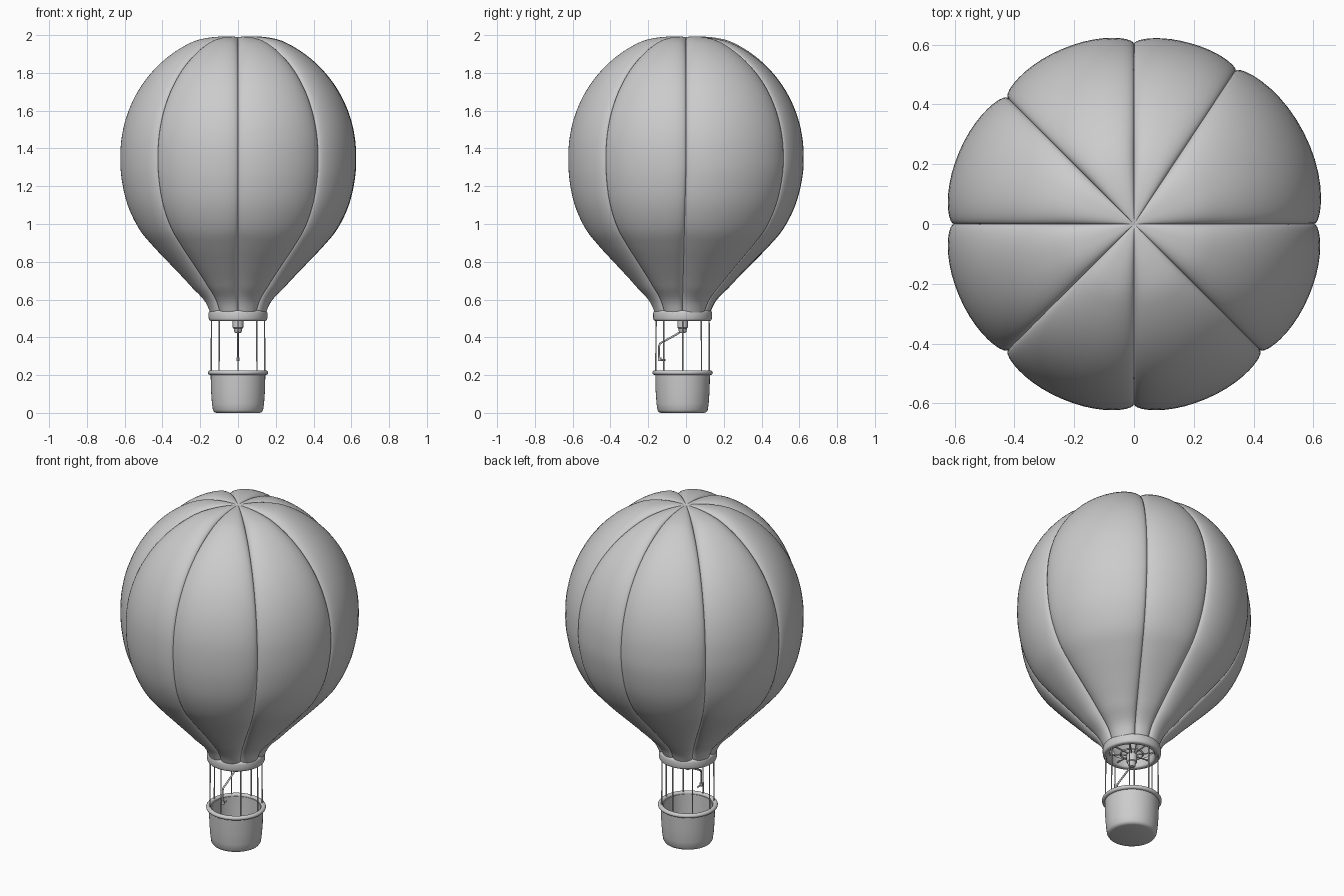
import bpy, bmesh, math
from mathutils import Vector

if "Cube" in bpy.data.objects:
    bpy.data.objects.remove(bpy.data.objects["Cube"])

CY = -0.018  # basket and neck sit slightly forward


def finish(name, bm, angle=40):
    bmesh.ops.remove_doubles(bm, verts=bm.verts, dist=1e-5)
    bmesh.ops.recalc_face_normals(bm, faces=bm.faces)
    me = bpy.data.meshes.new(name)
    bm.to_mesh(me)
    bm.free()
    ob = bpy.data.objects.new(name, me)
    bpy.context.collection.objects.link(ob)
    bpy.ops.object.select_all(action='DESELECT')
    ob.select_set(True)
    bpy.context.view_layer.objects.active = ob
    bpy.ops.object.shade_smooth_by_angle(angle=math.radians(angle))
    return ob


def lathe(name, profile, n=64, closed=False):
    bm = bmesh.new()
    vs = [bm.verts.new((r, CY, z)) for r, z in profile]
    pairs = list(zip(vs, vs[1:])) + ([(vs[-1], vs[0])] if closed else [])
    es = [bm.edges.new(p) for p in pairs]
    bmesh.ops.spin(bm, geom=vs + es, cent=(0, CY, 0), axis=(0, 0, 1),
                   angle=2 * math.pi, steps=n, use_duplicate=False)
    return finish(name, bm)


def oval(r, z, a, b, n=16, p=1.0):
    pts = []
    for i in range(n):
        c, s = math.cos(2 * math.pi * i / n), math.sin(2 * math.pi * i / n)
        pts.append((r + a * math.copysign(abs(c) ** p, c), z + b * math.copysign(abs(s) ** p, s)))
    return pts


def rod(name, points, radius):
    cu = bpy.data.curves.new(name, 'CURVE')
    cu.dimensions = '3D'
    cu.bevel_depth = radius
    cu.bevel_resolution = 2
    cu.use_fill_caps = True
    sp = cu.splines.new('POLY')
    sp.points.add(len(points) - 1)
    for p, co in zip(sp.points, points):
        p.co = (*co, 1)
    ob = bpy.data.objects.new(name, cu)
    bpy.context.collection.objects.link(ob)
    return ob


def polar(r, deg, z):
    a = math.radians(deg)
    return (r * math.cos(a), CY + r * math.sin(a), z)


# Envelope profile: elliptical crown, then a smooth taper to the neck
crown = [(0.597 * math.sin(t), 1.36 + 0.626 * math.cos(t))
         for t in [i * math.pi / 2 / 28 for i in range(28)]]
key = [(0.585, 1.48), (0.597, 1.36), (0.59, 1.24), (0.56, 1.11), (0.503, 0.99),
       (0.43, 0.9), (0.335, 0.8), (0.24, 0.7), (0.165, 0.61), (0.13, 0.53), (0.11, 0.47)]
taper = []
for a, b, c, d in zip(key, key[1:], key[2:], key[3:]):
    for k in range(5):
        t = k / 5
        taper.append(tuple(0.5 * (2 * q + (r - p) * t + (2 * p - 5 * q + 4 * r - s) * t * t
                                  + (3 * q - p - 3 * r + s) * t ** 3)
                           for p, q, r, s in zip(a, b, c, d)))
profile = crown + taper + [(0.13, 0.53)]

# Gores between seams, one seam out of step: (angle, radius scale)
seams = [(0, 1.01), (56.5, 1.03), (90, 1.01), (135, 1), (180, 1.01), (225, 1),
         (270, 1.01), (315, 1), (360, 1.01)]
N = 20
columns = []
for (a0, s0), (a1, s1) in zip(seams, seams[1:]):
    for i in range(N):
        u = (1 - math.cos(math.pi * i / N)) / 2
        f = max(0, 1 - abs(2 * u - 1) ** 2.5) ** 0.5
        bulge = 0.033 * f * min(1.1, (a1 - a0) / 45)
        columns.append((math.radians(a0 + (a1 - a0) * u), s0 + (s1 - s0) * u, bulge))

bm = bmesh.new()
rows = []
for j, (r, z) in enumerate(profile):
    p, q = profile[max(0, j - 1)], profile[min(len(profile) - 1, j + 1)]
    nrm = Vector((p[1] - q[1], q[0] - p[0])).normalized()
    if j == 0:
        nrm = Vector((0, 1))
    w = min(1, r / 0.22)
    row = []
    for ang, sc, bulge in columns:
        k = 1 + (sc - 1) * min(1, r / 0.5)
        rr = r * k + nrm.x * bulge * w
        zz = z + nrm.y * bulge * w
        y0 = CY * max(0, min(1, (1.3 - z) / 0.7))
        row.append(bm.verts.new((rr * math.cos(ang), y0 + rr * math.sin(ang), zz)))
    rows.append(row)
M = len(columns)
for ra, rb in zip(rows, rows[1:]):
    for i in range(M):
        bm.faces.new((ra[i], rb[i], rb[(i + 1) % M], ra[(i + 1) % M]))
finish("envelope", bm, 50)

# Neck ring, basket and its padded rim
lathe("neck_ring", oval(0.138, 0.515, 0.018, 0.028, 20, 0.6), closed=True)
lathe("basket", [(0, 0), (0.115, 0), (0.126, 0.004), (0.133, 0.015), (0.138, 0.05), (0.143, 0.12),
                 (0.145, 0.21), (0.13, 0.212), (0.127, 0.12), (0.122, 0.03), (0, 0.03)])
lathe("basket_rim", oval(0.147, 0.213, 0.013, 0.012), closed=True)

# Suspension ropes and burner support spokes
for i in range(8):
    a = i * 45
    rod(f"rope_{i}", [polar(0.142, a, 0.21), polar(0.14, a, 0.51)], 0.0035)
    rod(f"spoke_{i}", [polar(0.015, a, 0.495), polar(0.128, a, 0.505)], 0.004)

# Burner
lathe("burner", [(0, 0.422), (0.014, 0.422), (0.02, 0.43), (0.023, 0.448), (0.028, 0.452),
                 (0.028, 0.5), (0.02, 0.505), (0, 0.505)], 24)
lathe("burner_coil", oval(0.06, 0.5, 0.005, 0.005, 10), 32, closed=True)

# Control arm with hanging pull handle
rod("control_arm", [(0, CY, 0.436), (0, -0.06, 0.41), (0, -0.137, 0.368), (0, -0.142, 0.355),
                    (0, -0.142, 0.28)], 0.005)
rod("pull_handle", [(0, -0.147, 0.28), (0, -0.108, 0.28)], 0.0045)
rod("pull_knob", [(0, -0.14, 0.274), (0, -0.14, 0.292)], 0.009)
